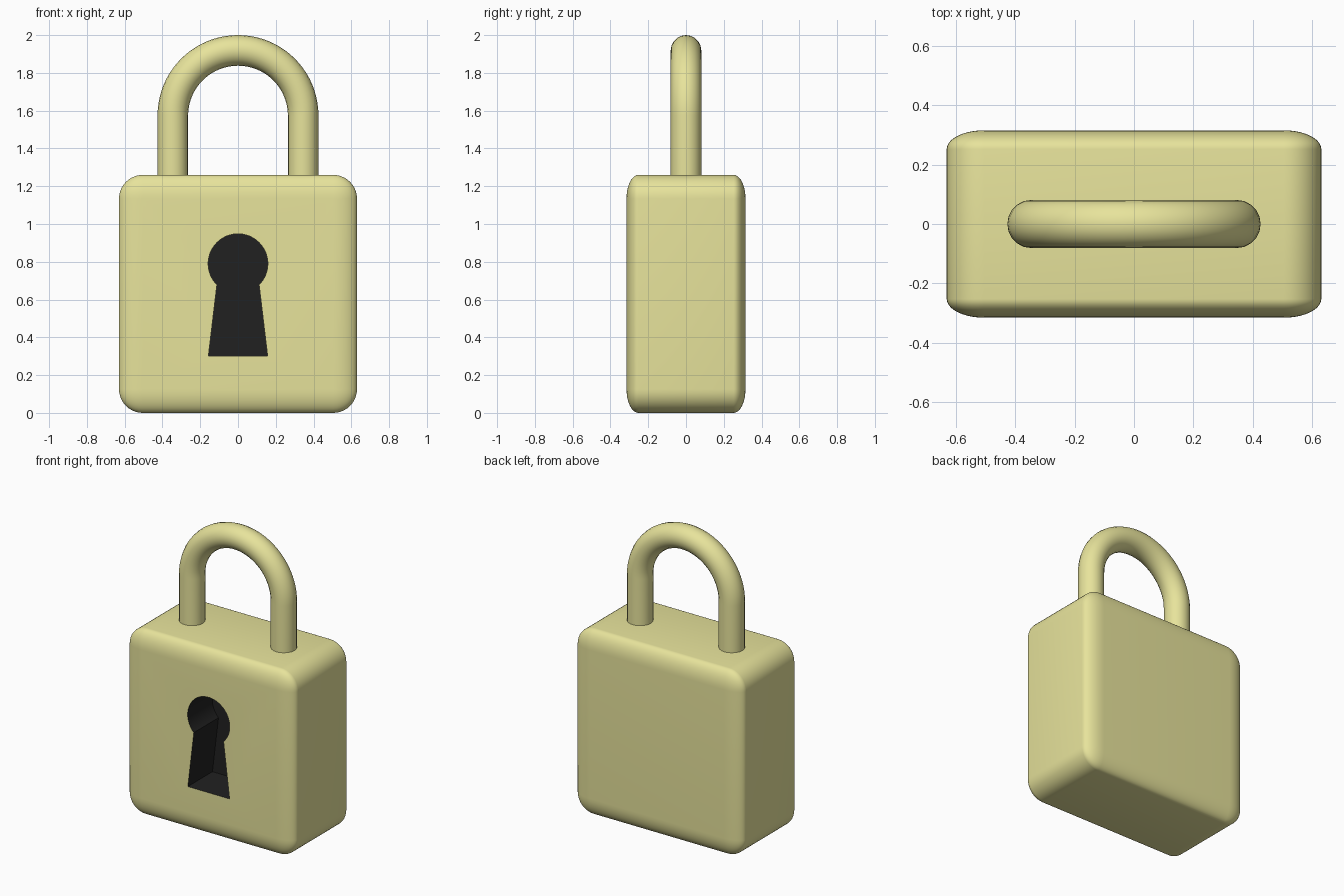
import bpy, bmesh, math
from mathutils import Matrix

if "Cube" in bpy.data.objects:
    bpy.data.objects.remove(bpy.data.objects["Cube"])


def material(name, color):
    m = bpy.data.materials.new(name)
    m.diffuse_color = color
    m.use_nodes = True
    m.node_tree.nodes["Principled BSDF"].inputs["Base Color"].default_value = m.diffuse_color
    return m


yellow = material("yellow", (0.80, 0.77, 0.33, 1))
black = material("black", (0.015, 0.015, 0.015, 1))


def mesh_object(name, bm, mats):
    bmesh.ops.recalc_face_normals(bm, faces=bm.faces)
    me = bpy.data.meshes.new(name)
    bm.to_mesh(me)
    bm.free()
    for m in mats:
        me.materials.append(m)
    ob = bpy.data.objects.new(name, me)
    bpy.context.collection.objects.link(ob)
    return ob


# Body: rounded cube squashed to half depth, so the rounding is squashed too
bm = bmesh.new()
bmesh.ops.create_cube(bm, size=2)
bmesh.ops.bevel(bm, geom=bm.edges[:], offset=0.2, segments=10,
                profile=0.5, affect='EDGES')
bmesh.ops.transform(bm, verts=bm.verts, matrix=Matrix.Translation((0, 0, 0.63))
                    @ Matrix.Diagonal((0.63, 0.315, 0.63, 1)))
body = mesh_object("body", bm, [yellow, black])

# Keyhole cutter: round top running into a flared slot
CZ, R = 0.79, 0.158
start, steps = math.radians(-45), 48
profile = [(-0.157, 0.30), (0.157, 0.30)]
for i in range(steps + 1):
    a = start + math.radians(270) * i / steps
    profile.append((R * math.cos(a), CZ + R * math.sin(a)))
bm = bmesh.new()
face = bm.faces.new([bm.verts.new((x, -0.5, z)) for x, z in profile])
ext = bmesh.ops.extrude_face_region(bm, geom=[face])
for v in ext["geom"]:
    if isinstance(v, bmesh.types.BMVert):
        v.co.y = -0.05
for f in bm.faces:
    f.material_index = 1
cutter = mesh_object("keyhole_cutter", bm, [yellow, black])
cutter.hide_render = True

# Sink the keyhole into the body
cut = body.modifiers.new("keyhole", 'BOOLEAN')
cut.operation = 'DIFFERENCE'
cut.solver = 'EXACT'
cut.object = cutter
bpy.context.view_layer.objects.active = body
body.select_set(True)
bpy.ops.object.modifier_apply(modifier=cut.name)
bpy.ops.object.shade_smooth_by_angle(angle=math.radians(30))
bpy.data.objects.remove(cutter)

# Shackle: round bar bent into an arch
RX, ARC_Z = 0.345, 1.574
path = [(RX, 1.25)]
path += [(RX * math.cos(math.pi * i / 40), ARC_Z + RX * math.sin(math.pi * i / 40))
         for i in range(41)]
path.append((-RX, 1.25))
cu = bpy.data.curves.new("shackle", 'CURVE')
cu.dimensions = '3D'
cu.bevel_depth = 0.081
cu.bevel_resolution = 8
cu.use_fill_caps = True
sp = cu.splines.new('POLY')
sp.points.add(len(path) - 1)
for p, (x, z) in zip(sp.points, path):
    p.co = (x, 0, z, 1)
sp.use_smooth = True
cu.materials.append(yellow)
shackle = bpy.data.objects.new("shackle", cu)
bpy.context.collection.objects.link(shackle)
